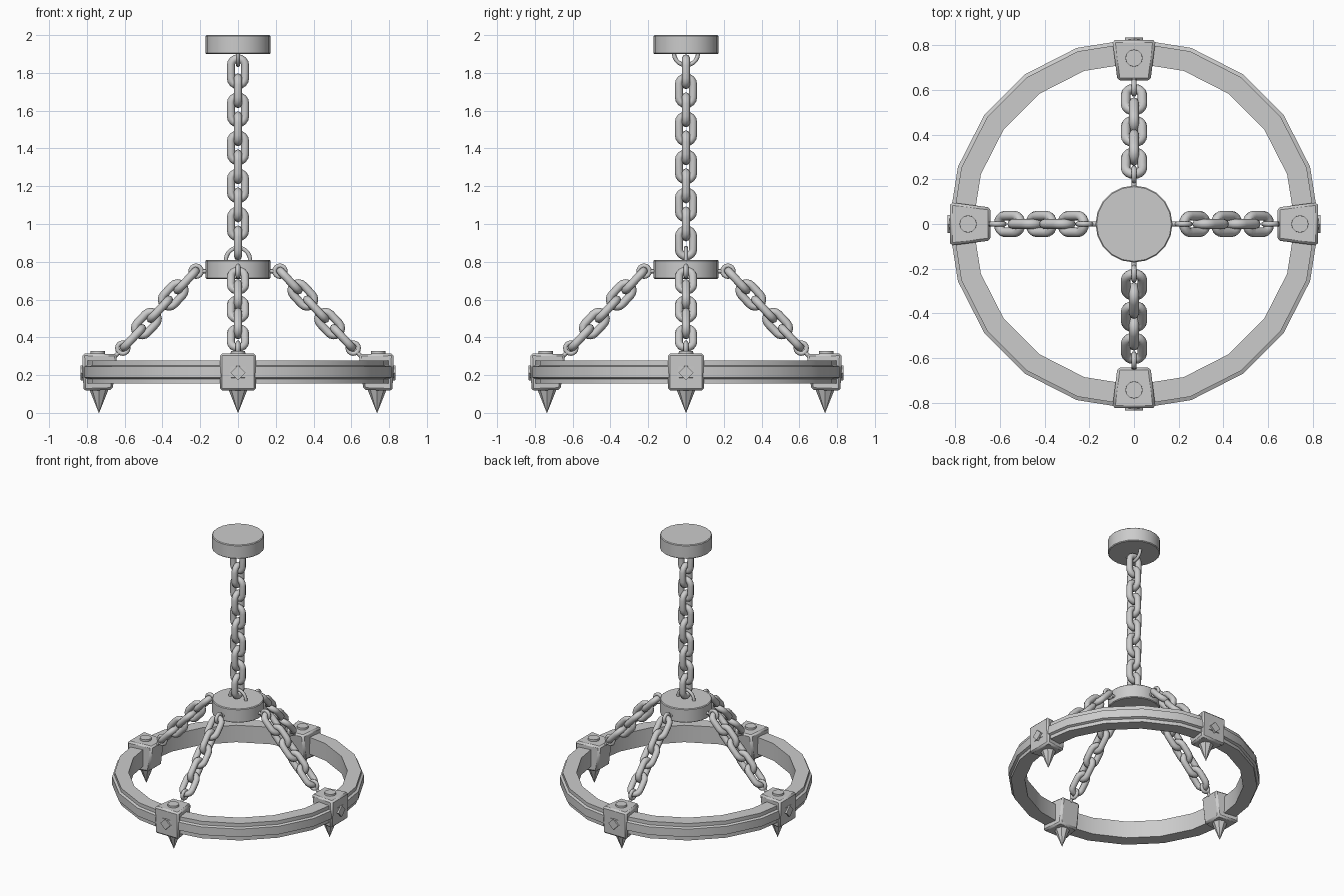
import bpy, bmesh
from math import sin, cos, pi, tau, radians
from mathutils import Matrix, Vector

if "Cube" in bpy.data.objects:
    bpy.data.objects.remove(bpy.data.objects["Cube"])


def finish(name, bm, angle=35, bevel=0):
    bmesh.ops.recalc_face_normals(bm, faces=bm.faces)
    me = bpy.data.meshes.new(name)
    bm.to_mesh(me)
    bm.free()
    ob = bpy.data.objects.new(name, me)
    bpy.context.collection.objects.link(ob)
    if bevel:
        m = ob.modifiers.new("bevel", 'BEVEL')
        m.width, m.segments, m.limit_method = bevel, 1, 'ANGLE'
    bpy.ops.object.select_all(action='DESELECT')
    bpy.context.view_layer.objects.active = ob
    ob.select_set(True)
    bpy.ops.object.shade_smooth_by_angle(angle=radians(angle))
    return ob


def bridge(bm, rings):
    # skin a closed series of closed vertex rings
    for a, b in zip(rings, rings[1:] + rings[:1]):
        for i in range(len(a)):
            j = (i + 1) % len(a)
            bm.faces.new((a[i], a[j], b[j], b[i]))


def add_link(bm, mat, R, h, r, half=8, sides=8):
    # stadium-shaped link, long along local z, lying in the local xz plane
    rings = []
    for end in (1, -1):
        for k in range(half + 1 if h else half):
            a = pi * k / half + (0 if end == 1 else pi)
            n = Vector((cos(a), 0, sin(a)))
            c = n * R + Vector((0, 0, end * h))
            rings.append([bm.verts.new(mat @ (c + r * (n * cos(t) + Vector((0, 1, 0)) * sin(t))))
                          for t in (tau * s / sides for s in range(sides))])
    bridge(bm, rings)


def add_cone(bm, mat, r1, r2, depth, sides):
    bmesh.ops.create_cone(bm, cap_ends=True, segments=sides, radius1=r1, radius2=r2,
                          depth=depth, matrix=mat)


def add_rod(bm, rot, p, q, r):
    p, q = Vector(p), Vector(q)
    m = Matrix.Translation((p + q) / 2) @ (q - p).to_track_quat('Z', 'Y').to_matrix().to_4x4()
    add_cone(bm, rot @ m, r, r, (q - p).length, 8)


T = Matrix.Translation
quarter = Matrix.Rotation(pi / 2, 4, 'Z')
LINK = (0.0375, 0.0335, 0.0215)

# ceiling plate and centre hub
for name, z in (("ceiling_plate", 1.95), ("centre_hub", 0.76)):
    bm = bmesh.new()
    add_cone(bm, T((0, 0, z)), 0.172, 0.172, 0.1, 20)
    finish(name, bm, bevel=0.005)

# mounting loops for the main chain
for name, z, m in (("ceiling_loop", 1.905, quarter), ("hub_loop", 0.81, Matrix())):
    bm = bmesh.new()
    add_link(bm, T((0, 0, z)) @ m, 0.064, 0, 0.011, half=10)
    finish(name, bm, 60)

# vertical main chain
bm = bmesh.new()
for i in range(10):
    add_link(bm, T((0, 0, 1.806 - 0.1007 * i)) @ (quarter if i % 2 else Matrix()), *LINK)
finish("main_chain", bm, 60)

# twenty-sided hoop with a raised outer band
profile = [(0.72, 0.155), (0.812, 0.155), (0.812, 0.18), (0.828, 0.187),
           (0.828, 0.245), (0.812, 0.252), (0.812, 0.278), (0.72, 0.278)]
bm = bmesh.new()
bridge(bm, [[bm.verts.new((r * cos(a), r * sin(a), z)) for r, z in profile]
            for a in (tau * k / 20 for k in range(20))])
finish("hoop", bm, 25)

slope = Vector((0.071, 0, -0.0757))
tilt = slope.to_track_quat('Z', 'Y').to_matrix().to_4x4()
for k, side in enumerate(("right", "back", "left", "front")):
    rot = Matrix.Rotation(k * pi / 2, 4, 'Z')

    # sloping support chain
    bm = bmesh.new()
    for i in range(5):
        turn = Matrix() if i % 2 else quarter
        # odd links stand upright, even links lie flat across the slope
        base = tilt if abs((tilt.to_3x3() @ Vector((1, 0, 0))).y) < 0.5 else tilt @ quarter
        add_link(bm, rot @ T(Vector((0.272, 0, 0.7)) + slope * i) @ base @ turn, *LINK)
    finish(side + "_support_chain", bm, 60)

    # eyes at both ends of the support chain
    bm = bmesh.new()
    for c, q in (((0.222, 0, 0.75), (0.16, 0, 0.75)), ((0.61, 0, 0.343), (0.665, 0, 0.285))):
        add_link(bm, rot @ T(c), 0.029, 0, 0.012)
        d = (Vector(q) - Vector(c)).normalized()
        add_rod(bm, rot, Vector(c) + d * 0.029, q, 0.011)
    finish(side + "_chain_eyes", bm, 50)

    # wedge-shaped bracket block
    bm = bmesh.new()
    v = [bm.verts.new(rot @ Vector((r, s * w, z)))
         for r, w, z in ((0.824, 0.097, 0.315), (0.64, 0.074, 0.312),
                         (0.664, 0.074, 0.122), (0.818, 0.097, 0.117))
         for s in (-1, 1)]
    bmesh.ops.convex_hull(bm, input=v)
    bmesh.ops.dissolve_limit(bm, angle_limit=radians(3), verts=bm.verts, edges=bm.edges)
    finish(side + "_bracket", bm, 25, bevel=0.012)

    # top rivet, diamond stud and hanging spike
    bm = bmesh.new()
    add_cone(bm, rot @ T((0.742, 0, 0.307)), 0.04, 0.038, 0.04, 12)
    finish(side + "_rivet", bm)
    bm = bmesh.new()
    add_cone(bm, rot @ T((0.822, 0, 0.212)) @ Matrix.Rotation(pi / 2, 4, 'Y'),
             0.041, 0.039, 0.026, 4)
    finish(side + "_diamond_stud", bm, 20)
    bm = bmesh.new()
    add_cone(bm, rot @ T((0.736, 0, 0.065)) @ Matrix.Rotation(pi, 4, 'X'),
             0.053, 0.001, 0.13, 8)
    finish(side + "_spike", bm, 20)
